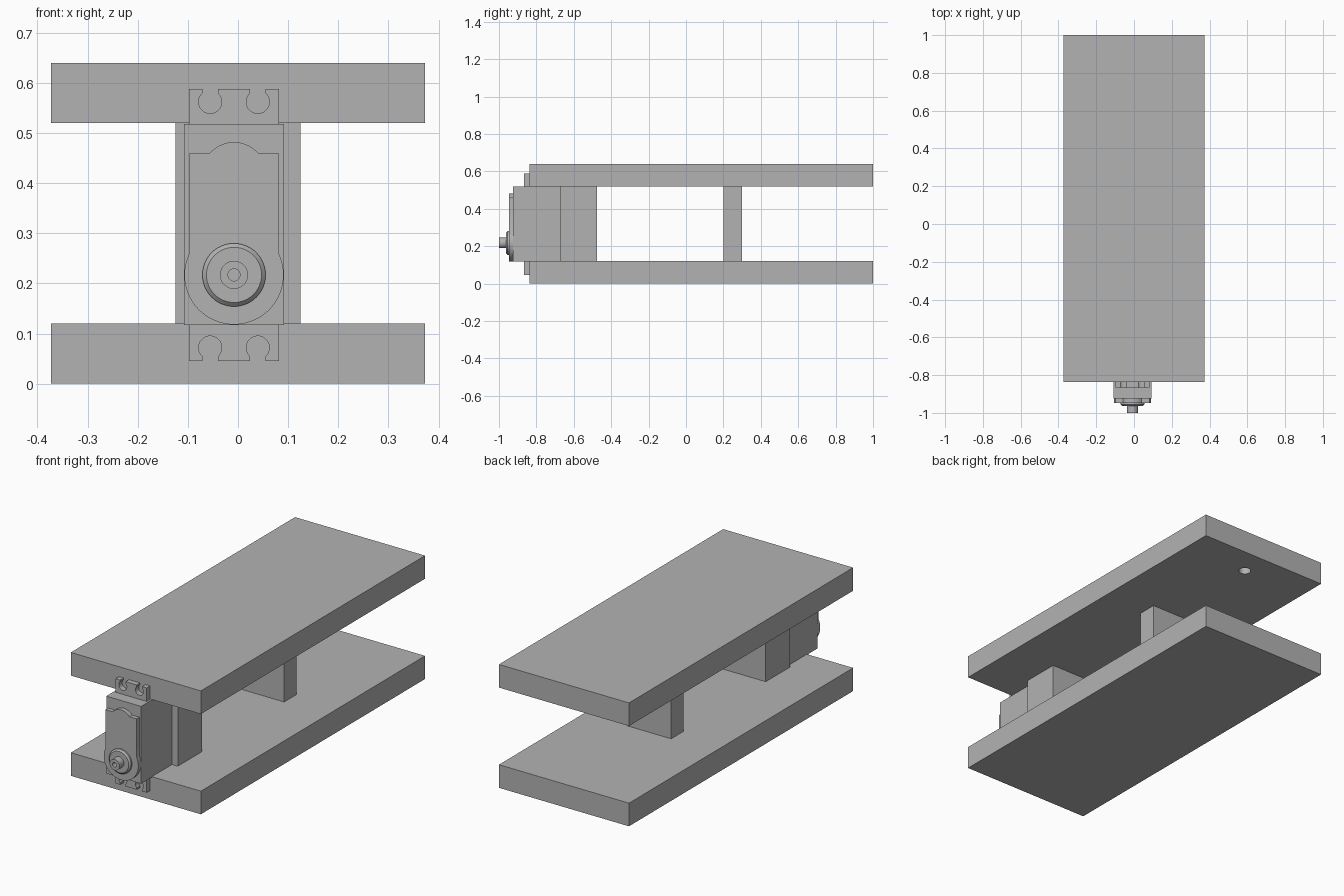
import bpy, bmesh, math

if "Cube" in bpy.data.objects:
    bpy.data.objects.remove(bpy.data.objects["Cube"], do_unlink=True)

grey = bpy.data.materials.new("plain_grey")
grey.use_nodes = True
colour = (0.45, 0.45, 0.45, 1)
grey.diffuse_color = colour
grey.node_tree.nodes["Principled BSDF"].inputs["Base Color"].default_value = colour


def finish(name, bm, smooth=False):
    bmesh.ops.recalc_face_normals(bm, faces=bm.faces)
    mesh = bpy.data.meshes.new(name)
    bm.to_mesh(mesh)
    bm.free()
    mesh.materials.append(grey)
    ob = bpy.data.objects.new(name, mesh)
    bpy.context.collection.objects.link(ob)
    if smooth:
        bpy.ops.object.select_all(action='DESELECT')
        ob.select_set(True)
        bpy.context.view_layer.objects.active = ob
        bpy.ops.object.shade_smooth_by_angle(angle=math.radians(30))
    return ob


def extrude(name, outline, y0, y1, smooth=False):
    """Extrude an (x, z) outline from y0 to y1."""
    bm = bmesh.new()
    face = bm.faces.new([bm.verts.new((x, y0, z)) for x, z in outline])
    geom = bmesh.ops.extrude_face_region(bm, geom=[face])["geom"]
    verts = [v for v in geom if isinstance(v, bmesh.types.BMVert)]
    bmesh.ops.translate(bm, verts=verts, vec=(0, y1 - y0, 0))
    return finish(name, bm, smooth)


def box(name, x0, x1, y0, y1, z0, z1):
    return extrude(name, [(x0, z0), (x1, z0), (x1, z1), (x0, z1)], y0, y1)


def arc(cx, cz, r, a0, a1, n):
    return [(cx + r * math.cos(a0 + (a1 - a0) * i / n),
             cz + r * math.sin(a0 + (a1 - a0) * i / n)) for i in range(n + 1)]


# Upper and lower boards
box("lower_board", -0.373, 0.373, -0.837, 1, 0, 0.12)
upper = box("upper_board", -0.373, 0.373, -0.837, 1, 0.52, 0.64)

# Blind hole under the upper board
bm = bmesh.new()
bmesh.ops.create_cone(bm, cap_ends=True, segments=32, radius1=0.03, radius2=0.03, depth=0.16)
bmesh.ops.translate(bm, verts=bm.verts, vec=(0, 0.855, 0.52))
cutter = finish("hole_cutter", bm)
cutter.hide_render = True
cutter.hide_set(True)
cut = upper.modifiers.new("hole", 'BOOLEAN')
cut.operation = 'DIFFERENCE'
cut.object = cutter

# Spacer blocks between the boards
box("front_spacer", -0.125, 0.125, -0.672, -0.475, 0.12, 0.52)
box("rear_spacer", -0.125, 0.125, 0.2, 0.3, 0.12, 0.52)

# Motor body
CX, CZ = -0.008, 0.217
box("motor_body", CX - 0.1, CX + 0.1, -0.925, -0.672, 0.117, 0.518)

# Mounting tabs with two keyhole slots each
HALF = 0.0895
R, SLOT = 0.023, 0.0155
gap = math.asin(SLOT / R)


def tab(name, inner, outer, hole_z):
    s = 1 if outer > inner else -1
    pts = [(CX + HALF, inner), (CX + HALF, outer)]
    for hx in (CX + 0.0475, CX - 0.0475):
        keyhole = arc(hx, 0, R, math.pi / 2 - gap, -1.5 * math.pi + gap, 28)
        pts.append((hx + SLOT, outer))
        pts += [(x, hole_z + s * z) for x, z in keyhole]
        pts.append((hx - SLOT, outer))
    pts += [(CX - HALF, outer), (CX - HALF, inner)]
    extrude(name, pts, -0.865, -0.836, True)


tab("upper_tab", 0.515, 0.588, 0.562)
tab("lower_tab", 0.12, 0.045, 0.072)

# Raised front cover: round bottom, straight sides, shallow arch on top
round_r, arch_r, arch_half = 0.099, 0.064, 0.049
a = math.acos(HALF / round_r)
b = math.acos(arch_half / arch_r)
cover = arc(CX, CZ, round_r, math.pi - a, 2 * math.pi + a, 48)
cover.append((CX + HALF, 0.459))
cover += arc(CX, 0.459 - arch_r * math.sin(b), arch_r, b, math.pi - b, 16)
cover.append((CX - HALF, 0.459))
extrude("motor_cover", cover, -0.947, -0.925, True)

# Bearing collar and hollow output shaft, turned around the y axis
profile = [(0, -0.94), (0.063, -0.94), (0.063, -0.955), (0.055, -0.963),
           (0.028, -0.963), (0.028, -1), (0.012, -1), (0.012, -0.965), (0, -0.965)]
bm = bmesh.new()
verts = [bm.verts.new((CX + r, y, CZ)) for r, y in profile]
edges = [bm.edges.new(pair) for pair in zip(verts, verts[1:])]
bmesh.ops.spin(bm, geom=verts + edges, cent=(CX, 0, CZ), axis=(0, 1, 0),
               angle=2 * math.pi, steps=48)
bmesh.ops.remove_doubles(bm, verts=bm.verts, dist=0.0001)
finish("output_shaft", bm, True)
